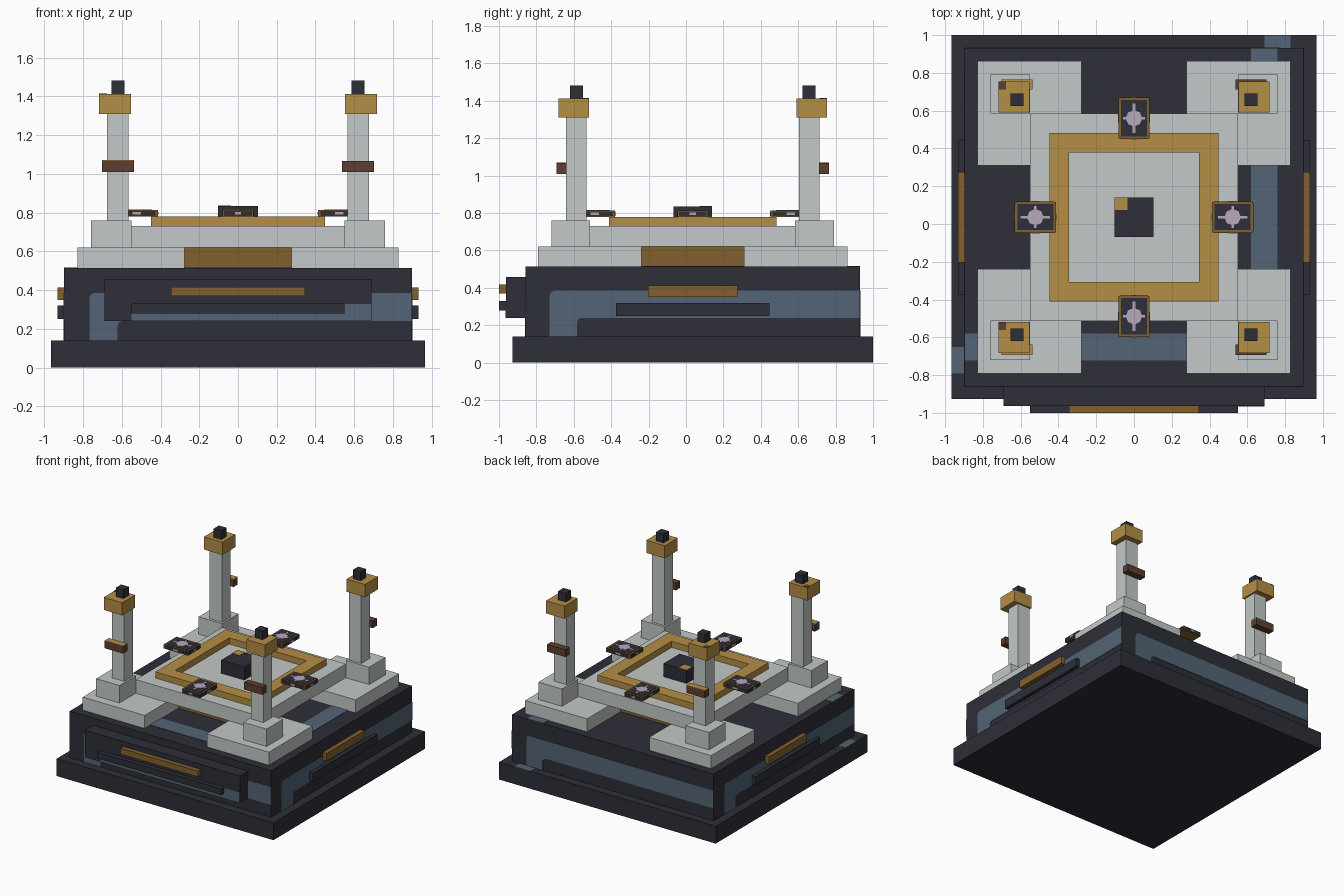
import bpy, bmesh
from mathutils import Vector

if "Cube" in bpy.data.objects:
    bpy.data.objects.remove(bpy.data.objects["Cube"])


def material(name, hex_code):
    rgb = [int(hex_code[i:i + 2], 16) / 255 for i in (0, 2, 4)]
    lin = [c / 12.92 if c < 0.04045 else ((c + 0.055) / 1.055) ** 2.4 for c in rgb]
    m = bpy.data.materials.new(name)
    m.use_nodes = True
    m.diffuse_color = (*lin, 1)
    m.node_tree.nodes["Principled BSDF"].inputs["Base Color"].default_value = (*lin, 1)
    return m


DARK = material("dark slate", "2d2e38")
BLUE = material("steel blue", "536476")
STONE = material("pale stone", "c3c9c8")
GOLD = material("gold", "b48e45")
BRONZE = material("bronze", "82602e")
BROWN = material("brown", "5c3f30")
LILAC = material("lilac", "b9a9bd")
CY = 0.036  # depth centre of the symmetrical parts


def finish(name, bm, mat):
    bmesh.ops.recalc_face_normals(bm, faces=bm.faces)
    me = bpy.data.meshes.new(name)
    bm.to_mesh(me)
    bm.free()
    me.materials.append(mat)
    ob = bpy.data.objects.new(name, me)
    bpy.context.collection.objects.link(ob)
    return ob


def box(name, x, y, z, mat):
    """Box from three (low, high) ranges."""
    bm = bmesh.new()
    bmesh.ops.create_cube(bm, size=1)
    for v in bm.verts:
        v.co = [(r[0] + r[1]) / 2 + c * (r[1] - r[0]) for r, c in zip((x, y, z), v.co)]
    return finish(name, bm, mat)


def block(name, cx, cy, hx, hy, z0, z1, mat):
    return box(name, (cx - hx, cx + hx), (cy - hy, cy + hy), (z0, z1), mat)


def corner_band(name, origin, u, v, ulen, vlen, lo, hi, r=0.025):
    """Thin L-shaped painted band with eased corners."""
    o, u, v = Vector(origin), Vector(u), Vector(v)
    pts = [(lo, vlen), (lo, lo + r), (lo + r * .3, lo + r * .3), (lo + r, lo), (ulen, lo),
           (ulen, hi), (hi + r, hi), (hi + r * .3, hi + r * .3), (hi, hi + r), (hi, vlen)]
    n = u.cross(v)
    if n.dot(o - Vector((0, CY, 0.3))) < 0:
        n = -n
    bm = bmesh.new()
    face = bm.faces.new([bm.verts.new(o + u * a + v * b - n * .001) for a, b in pts])
    new = bmesh.ops.extrude_face_region(bm, geom=[face])["geom"]
    bmesh.ops.translate(bm, vec=n * .004, verts=[e for e in new if isinstance(e, bmesh.types.BMVert)])
    return finish(name, bm, BLUE)


# Plinth and main body
SX, SY, BX, BY = 0.965, 0.9635, 0.897, 0.895
Z0, Z1 = 0.14, 0.515
block("plinth", 0, CY, SX, SY, 0, Z0, DARK)
block("main_body", 0, CY, BX, BY, Z0, Z1, DARK)

# Painted bands on the four walls, the two tops and the underside
for name, sx, sy, u, length in (("front", -1, -1, (1, 0, 0), 2 * BX), ("left", 1, -1, (0, 1, 0), 2 * BY),
                                ("back", 1, 1, (-1, 0, 0), 2 * BX), ("right", -1, 1, (0, -1, 0), 2 * BY)):
    corner_band(name + "_wall_band", (sx * BX, CY + sy * BY, Z1), u, (0, 0, -1),
                length, Z1 - Z0, 0.13, 0.275)
corner_band("body_top_band", (BX, CY - BY, Z1), (-1, 0, 0), (0, 1, 0), 2 * BX, 2 * BY, 0.137, 0.278)
corner_band("plinth_top_band", (SX, CY - SY, Z0), (-1, 0, 0), (0, 1, 0), 2 * SX, 2 * SY, 0.137, 0.275)
corner_band("underside_band", (SX, CY + SY, 0.003), (-1, 0, 0), (0, -1, 0), 2 * SX, 2 * SY, 0.137, 0.275)

# Front panel with its ledge and trim
box("front_panel", (-.69, .69), (-.963, -.85), (.24, .457), DARK)
box("front_panel_band", (-.55, .69), (-.966, -.96), (.24, .328), BLUE)
box("front_ledge", (-.55, .55), (-1, -.96), (.28, .33), DARK)
box("front_trim", (-.345, .345), (-1, -.96), (.37, .417), BRONZE)

# Side ledges and trims
for side, s in (("left", 1), ("right", -1)):
    x = sorted((s * .88, s * .932))
    box(side + "_ledge", x, (CY - .41, CY + .41), (.25, .32), DARK)
    box(side + "_trim", x, (CY - .24, CY + .24), (.35, .413), BRONZE)

# Raised platform on a recessed core
block("platform_core", 0, CY, .4, .4, Z1, .625, BRONZE)
block("platform", 0, CY, .55, .55, .62, .73, STONE)

# Square frame around the platform centre
for s in (-1, 1):
    block("frame_long_rail", 0, CY + s * .395, .448, .052, .73, .78, GOLD)
    block("frame_short_rail", s * .395, CY, .052, .343, .73, .78, GOLD)

# Central block with a gold inlay in one corner
block("centre_block", 0, CY, .104, .104, .73, .835, DARK)
box("centre_inlay", (-.104, -.035), (CY + .037, CY + .104), (.832, .838), GOLD)

# Corner pillars
for sx in (-1, 1):
    for sy in (-1, 1):
        px, py = sx * .62, CY + sy * .622
        block("corner_plate", sx * .553, CY + sy * .551, .276, .276, Z1, .62, STONE)
        block("pedestal", sx * .655, CY + sy * .652, .104, .104, .62, .76, STONE)
        block("pillar_shaft", px, py, .055, .055, .76, 1.31, STONE)
        block("capital", sx * .635, CY + sy * .637, .082, .082, 1.31, 1.412, GOLD)
        block("finial", px, py, .034, .034, 1.41, 1.482, DARK)
        block("pillar_bracket", px, CY + sy * .702, .082, .027, 1.01, 1.068, BROWN)
        if sx < 0:
            block("bracket_cap", px, CY + sy * .702, .082, .027, 1.064, 1.071, GOLD)
            box("capital_inlay", (-.717, -.677), (CY + sy * .637 + .04, CY + sy * .637 + .082),
                (1.408, 1.415), BROWN)

# Medallions overhanging the frame on all four sides
for dx, dy in ((1, 0), (-1, 0), (0, 1), (0, -1)):
    mx, my = dx * .522, CY + dy * .524
    hx, hy = (.108, .081) if dx else (.081, .108)
    z0, z1 = .78, .813
    block("medallion_plate", mx, my, hx, hy, z0, z1, BRONZE)
    block("medallion_face", mx, my, hx - .012, hy - .012, z0, z1 + .002, DARK)
    block("medallion_cross_bar", mx, my, hx * .72, .007, z1, z1 + .004, LILAC)
    block("medallion_cross_bar", mx, my, .007, hy * .72, z1, z1 + .004, LILAC)
    bm = bmesh.new()
    bmesh.ops.create_cone(bm, cap_ends=True, segments=8, radius1=.044, radius2=.044, depth=.005)
    bmesh.ops.translate(bm, vec=(mx, my, z1 + .002), verts=bm.verts)
    finish("medallion_disc", bm, LILAC)
    # Dark and lilac inlays on the plate edges
    for grow, keep, dz, mat in ((.002, .9, .004, DARK), (.004, .2, .01, LILAC)):
        block("medallion_edge_inlay", mx, my, hx + grow, hy * keep, z0 + dz, z1 - dz, mat)
        block("medallion_edge_inlay", mx, my, hx * keep, hy + grow, z0 + dz, z1 - dz, mat)
